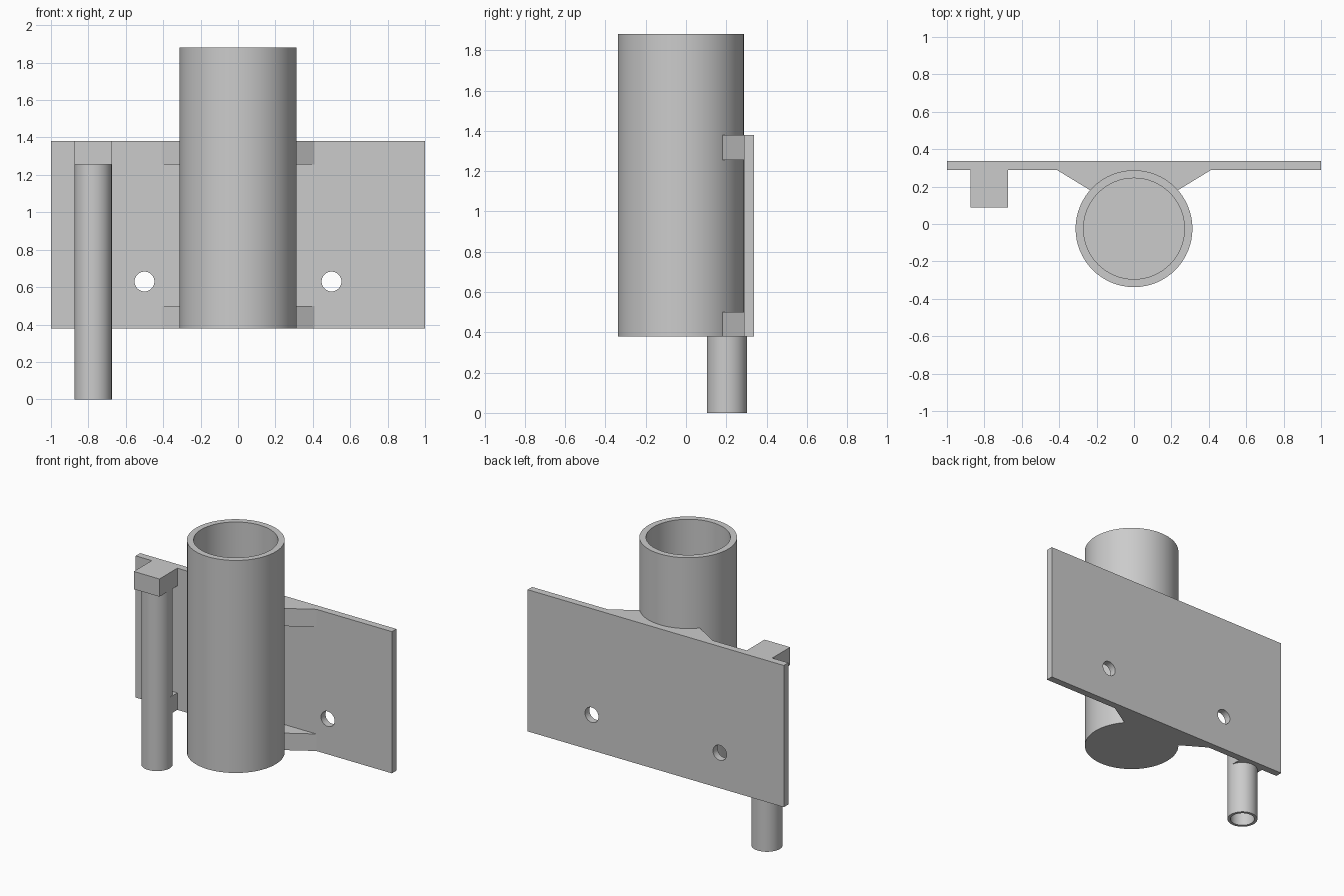
import bpy, bmesh, math

if "Cube" in bpy.data.objects:
    bpy.data.objects.remove(bpy.data.objects["Cube"])

SEG = 64
PLATE_FRONT, PLATE_BACK = 0.2875, 0.3375
LOW, HIGH = 0.38, 1.38          # bottom and top of the plate
TUBE_Y, TUBE_R = -0.025, 0.3125

grey = bpy.data.materials.new("grey")
grey.diffuse_color = (0.6, 0.6, 0.6, 1)
grey.use_nodes = True
grey.node_tree.nodes["Principled BSDF"].inputs["Base Color"].default_value = grey.diffuse_color


def finish(name, bm):
    bmesh.ops.recalc_face_normals(bm, faces=bm.faces)
    mesh = bpy.data.meshes.new(name)
    bm.to_mesh(mesh)
    bm.free()
    mesh.materials.append(grey)
    obj = bpy.data.objects.new(name, mesh)
    bpy.context.collection.objects.link(obj)
    return obj


def prism(name, outline, z0, z1):
    """Extrude an xy outline from z0 to z1."""
    bm = bmesh.new()
    face = bm.faces.new([bm.verts.new((x, y, z0)) for x, y in outline])
    moved = bmesh.ops.extrude_face_region(bm, geom=[face])["geom"]
    verts = [v for v in moved if isinstance(v, bmesh.types.BMVert)]
    bmesh.ops.translate(bm, verts=verts, vec=(0, 0, z1 - z0))
    return finish(name, bm)


def box(name, x0, x1, y0, y1, z0, z1):
    return prism(name, [(x0, y0), (x1, y0), (x1, y1), (x0, y1)], z0, z1)


def lathe(name, x, y, profile):
    """Spin an (r, z) profile round a vertical axis; r = 0 ends close it."""
    bm = bmesh.new()
    verts = [bm.verts.new((x + r, y, z)) for r, z in profile]
    edges = [bm.edges.new(pair) for pair in zip(verts, verts[1:])]
    bmesh.ops.spin(bm, geom=verts + edges, cent=(x, y, 0), axis=(0, 0, 1),
                   angle=2 * math.pi, steps=SEG)
    bmesh.ops.remove_doubles(bm, verts=bm.verts, dist=1e-4)
    obj = finish(name, bm)
    bpy.ops.object.select_all(action='DESELECT')
    obj.select_set(True)
    bpy.context.view_layer.objects.active = obj
    bpy.ops.object.shade_smooth_by_angle(angle=math.radians(30))
    return obj


# Back plate with two screw holes
plate = box("back_plate", -1, 1, PLATE_FRONT, PLATE_BACK, LOW, HIGH)
for x in (-0.5, 0.5):
    bpy.ops.mesh.primitive_cylinder_add(vertices=32, radius=0.053, depth=0.4,
                                        location=(x, 0.31, 0.63),
                                        rotation=(math.pi / 2, 0, 0))
    cutter = bpy.context.object
    cutter.name = "hole_cutter"
    cut = plate.modifiers.new("screw_hole", 'BOOLEAN')
    cut.operation, cut.object, cut.solver = 'DIFFERENCE', cutter, 'EXACT'
    bpy.context.view_layer.objects.active = plate
    bpy.ops.object.modifier_apply(modifier=cut.name)
    bpy.data.objects.remove(cutter)

# Large cup, open at the top with a closed floor
lathe("large_cup", 0, TUBE_Y,
      [(0, LOW), (TUBE_R, LOW), (TUBE_R, 1.88), (0.27, 1.88),
       (0.27, LOW + 0.05), (0, LOW + 0.05)])

# Gussets joining cup and plate; their inner edge ends within the cup wall
arc = [(0.29 * math.cos(a), TUBE_Y + 0.29 * math.sin(a))
       for a in (math.radians(42 + 96 * i / 24) for i in range(25))]
web = [(-0.41, PLATE_FRONT), (0.41, PLATE_FRONT)] + arc
prism("lower_gusset", web, LOW, LOW + 0.12)
prism("upper_gusset", web, HIGH - 0.125, HIGH)

# Small tube, open at the bottom, with its supports
lathe("small_tube", -0.775, 0.203,
      [(0, 1.255), (0.1, 1.255), (0.1, 0), (0.08, 0), (0.08, 1.25), (0, 1.25)])
box("upper_tube_block", -0.875, -0.675, 0.0875, PLATE_FRONT, HIGH - 0.125, HIGH)

# Lower support, a saddle that wraps the back half of the small tube
saddle = [(-0.775 + 0.09 * math.cos(a), 0.203 + 0.09 * math.sin(a))
          for a in (math.radians(180 * i / 16) for i in range(17))]
prism("lower_tube_saddle",
      [(-0.875, 0.203), (-0.875, 0.295), (-0.675, 0.295), (-0.675, 0.203)] + saddle,
      LOW, LOW + 0.12)
